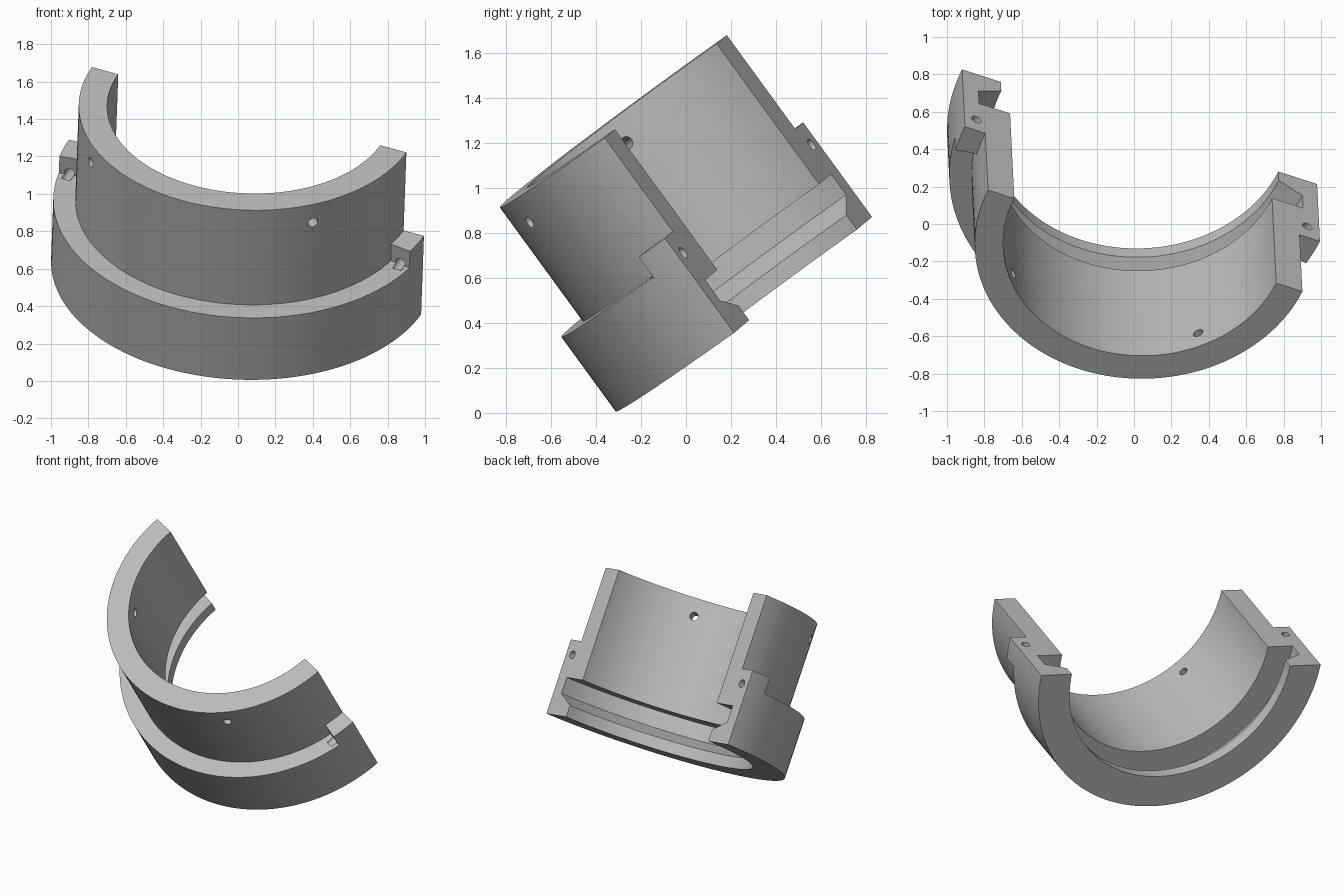
import bpy, bmesh, math
from mathutils import Matrix, Vector

if "Cube" in bpy.data.objects:
    bpy.data.objects.remove(bpy.data.objects["Cube"], do_unlink=True)

STEPS = 80                      # facets around the half ring
R_IN, R_SLEEVE, R_FLANGE = 0.76, 0.912, 1.03
LENGTH, FLANGE_H, LUG_TOP = 1.036, 0.41, 0.52
HOLE_R = 0.028


def make_object(name, bm):
    bmesh.ops.recalc_face_normals(bm, faces=bm.faces)
    mesh = bpy.data.meshes.new(name)
    bm.to_mesh(mesh)
    bm.free()
    obj = bpy.data.objects.new(name, mesh)
    bpy.context.collection.objects.link(obj)
    return obj


def arc_solid(name, profile, first, last):
    """Sweep a closed (radius, height) profile between two facet numbers."""
    bm = bmesh.new()
    rings = []
    for i in range(first, last + 1):
        t = math.pi * i / STEPS
        rings.append([bm.verts.new((r * math.cos(t), r * math.sin(t), u))
                      for r, u in profile])
    n = len(profile)
    for a, b in zip(rings, rings[1:]):
        for k in range(n):
            bm.faces.new((a[k], a[(k + 1) % n], b[(k + 1) % n], b[k]))
    bm.faces.new(rings[0])
    bm.faces.new(rings[-1])
    return make_object(name, bm)


def drill(name, centre, direction, depth):
    bm = bmesh.new()
    rot = Vector(direction).to_track_quat('Z', 'Y').to_matrix().to_4x4()
    bmesh.ops.create_cone(bm, cap_ends=True, segments=24, radius1=HOLE_R,
                          radius2=HOLE_R, depth=depth,
                          matrix=Matrix.Translation(centre) @ rot)
    return make_object(name, bm)


def combine(target, tool, operation):
    mod = target.modifiers.new(tool.name, 'BOOLEAN')
    mod.operation, mod.solver, mod.object = operation, 'EXACT', tool
    bpy.context.view_layer.objects.active = target
    bpy.ops.object.modifier_apply(modifier=mod.name)
    bpy.data.objects.remove(tool, do_unlink=True)


# Half sleeve with outer flange and a sloped inner groove
shell = arc_solid("half_bearing_shell", [
    (0.805, 0), (R_FLANGE, 0), (R_FLANGE, FLANGE_H), (R_SLEEVE, FLANGE_H),
    (R_SLEEVE, LENGTH), (R_IN, LENGTH), (R_IN, 0.263), (0.94, 0.263),
    (0.94, 0.15), (0.805, 0.08)], 0, STEPS)

# Lugs on the flange at both ends of the split
lug_profile = [(0.86, 0.33), (R_FLANGE, 0.33), (R_FLANGE, LUG_TOP), (0.86, LUG_TOP)]
for first in (0, STEPS - 4):
    combine(shell, arc_solid("lug", lug_profile, first, first + 4), 'UNION')

# Bolt holes through the lugs, and radial oil holes through the sleeve
for side in (-1, 1):
    combine(shell, drill("bolt_hole", (side * 0.96, 0.05, 0.42), (0, 1, 0), 0.3),
            'DIFFERENCE')
    way = Vector((side, 1, 0)).normalized()
    combine(shell, drill("oil_hole", way * 0.83 + Vector((0, 0, 0.915)), way, 0.4),
            'DIFFERENCE')

# Tilted resting pose
axis = Vector((0.029, -0.589, 0.808)).normalized()
across = Vector((-0.921, 0.296, 0.252))
across = (across - axis * across.dot(axis)).normalized()
belly = axis.cross(across)
pose = Matrix((across, belly, axis)).transposed().to_4x4()
pose.translation = (0.03, 0.52, 0.613)
shell.data.transform(pose)

# Plain grey metal
grey = bpy.data.materials.new("grey_metal")
grey.use_nodes = True
colour = (0.5, 0.5, 0.5, 1)
grey.diffuse_color = colour
grey.node_tree.nodes["Principled BSDF"].inputs["Base Color"].default_value = colour
shell.data.materials.clear()
shell.data.materials.append(grey)

bpy.ops.object.select_all(action='DESELECT')
shell.select_set(True)
bpy.context.view_layer.objects.active = shell
bpy.ops.object.shade_smooth_by_angle(angle=math.radians(30))
